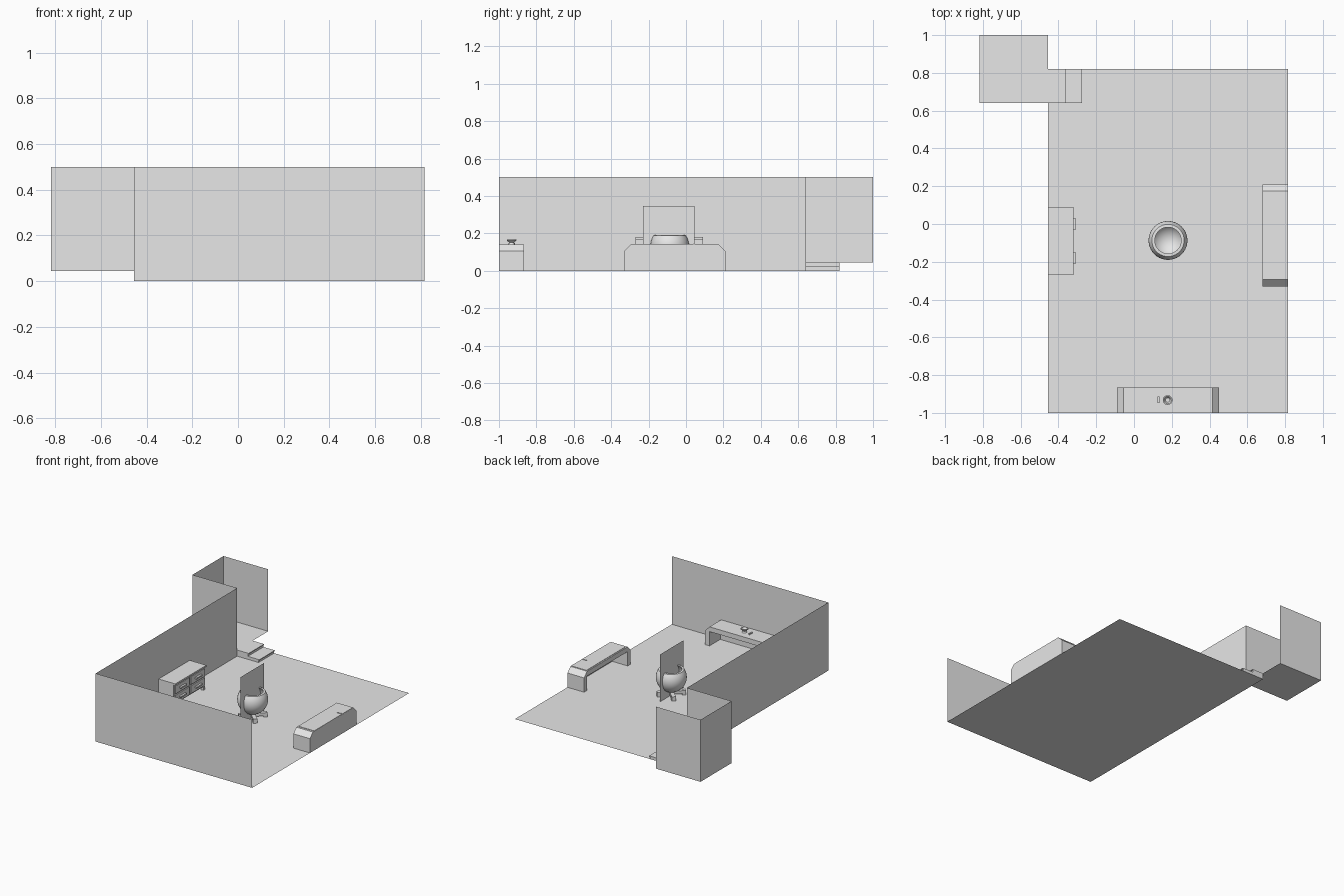
import bpy, bmesh, math
from mathutils import Matrix

old = bpy.data.objects.get("Cube")
if old:
    bpy.data.objects.remove(old, do_unlink=True)

grey = bpy.data.materials.new("light_grey")
grey.use_nodes = True
grey.diffuse_color = (0.8, 0.8, 0.8, 1)
grey.node_tree.nodes["Principled BSDF"].inputs["Base Color"].default_value = (0.8, 0.8, 0.8, 1)


def finish(name, bm, matrix=None):
    if matrix:
        bm.transform(matrix)
    mesh = bpy.data.meshes.new(name)
    bm.to_mesh(mesh)
    bm.free()
    mesh.materials.append(grey)
    obj = bpy.data.objects.new(name, mesh)
    bpy.context.collection.objects.link(obj)
    return obj


def sheet(name, corners):
    bm = bmesh.new()
    bm.faces.new([bm.verts.new(c) for c in corners])
    return finish(name, bm)


def floor(name, x0, x1, y0, y1, z):
    return sheet(name, [(x0, y0, z), (x1, y0, z), (x1, y1, z), (x0, y1, z)])


def wall(name, a, b, z0, z1):
    return sheet(name, [(*a, z0), (*b, z0), (*b, z1), (*a, z1)])


def box(name, x, y, z, matrix=None):
    bm = bmesh.new()
    bmesh.ops.create_cube(bm, size=1)
    for v in bm.verts:
        for i, (lo, hi) in enumerate((x, y, z)):
            v.co[i] = lo if v.co[i] < 0 else hi
    return finish(name, bm, matrix)


def lathe(name, profile, center, steps=40):
    bm = bmesh.new()
    verts = [bm.verts.new((r, 0, z)) for r, z in profile]
    edges = [bm.edges.new(p) for p in zip(verts, verts[1:])]
    bmesh.ops.spin(bm, geom=verts + edges, axis=(0, 0, 1), cent=(0, 0, 0),
                   angle=math.tau, steps=steps)
    bmesh.ops.remove_doubles(bm, verts=bm.verts, dist=0.0005)
    bmesh.ops.recalc_face_normals(bm, faces=bm.faces)
    obj = finish(name, bm, Matrix.Translation(center))
    bpy.ops.object.select_all(action="DESELECT")
    obj.select_set(True)
    bpy.context.view_layer.objects.active = obj
    bpy.ops.object.shade_smooth_by_angle(angle=math.radians(35))
    return obj


# Room shell
LEFT, RIGHT, FRONT, BACK, TOP = -0.455, 0.815, -1.0, 0.82, 0.5
ENTRY, STEP, OUT = 0.64, 0.045, -0.818
floor("room_floor", LEFT, RIGHT, FRONT, BACK, 0)
wall("front_wall", (LEFT, FRONT), (RIGHT, FRONT), 0, TOP)
wall("side_wall", (LEFT, ENTRY), (LEFT, FRONT), 0, TOP)

# Raised entry alcove
floor("entry_floor", OUT, LEFT, ENTRY, 1, STEP)
wall("entry_front_wall", (OUT, ENTRY), (LEFT, ENTRY), STEP, TOP)
wall("entry_side_wall", (OUT, 1), (OUT, ENTRY), STEP, TOP)
wall("entry_back_wall", (LEFT, 1), (OUT, 1), STEP, TOP)

# Entry steps with overhanging treads
for name, end, top in (("lower_step", -0.275, 0.022), ("upper_step", -0.362, STEP)):
    box(name + "_riser", (LEFT, end - 0.006), (ENTRY, BACK), (0, top - 0.006))
    box(name + "_tread", (LEFT, end), (ENTRY, BACK), (top - 0.006, top))


# Counter: chamfered arch along local x, closed at its back (local -y)
def counter(name, matrix):
    h, d, z, c, t = 0.27, 0.0675, 0.14, 0.035, 0.035
    half = [(h, 0), (h, z - c), (h - c, z)]
    inner = [(h - t, 0), (h - t, z - t)]
    outline = half + [(-x, q) for x, q in reversed(half)]
    outline += [(-x, q) for x, q in inner] + inner[::-1]
    bm = bmesh.new()
    face = bm.faces.new([bm.verts.new((x, -d, q)) for x, q in outline])
    grown = bmesh.ops.extrude_face_region(bm, geom=[face])["geom"]
    bmesh.ops.translate(bm, vec=(0, 2 * d, 0),
                        verts=[g for g in grown if isinstance(g, bmesh.types.BMVert)])
    bmesh.ops.recalc_face_normals(bm, faces=bm.faces)
    finish(name, bm, matrix)
    box(name + "_back_panel", (t - h, h - t), (-d, -d + 0.01), (0, z - t), matrix)


counter("front_counter", Matrix.Translation((0.18, -0.9325, 0)))
side = Matrix.Translation((0.7475, -0.06, 0)) @ Matrix.Rotation(math.pi / 2, 4, "Z")
counter("side_counter", side)
box("side_counter_top_panel", (-0.22, 0.23), (-0.067, 0.058), (0.138, 0.143), side)
box("side_counter_pen", (0.1, 0.106), (-0.06, -0.03), (0.143, 0.147), side)

# Small dish and phone on the front counter
lathe("counter_dish", [(0, 0), (0.017, 0), (0.012, 0.01), (0.026, 0.022), (0.026, 0.027),
                       (0.02, 0.027), (0.012, 0.014), (0, 0.013)], (0.178, -0.932, 0.14), 16)
box("counter_phone", (0.124, 0.134), (-0.948, -0.914), (0.14, 0.148))

# Cabinet with four drawers
CX, CY0, CY1, CZ = -0.325, -0.27, 0.09, 0.18
box("cabinet_body", (LEFT, CX - 0.008), (CY0, CY1), (0.025, CZ - 0.012))
box("cabinet_top", (LEFT, CX + 0.005), (CY0, CY1), (CZ - 0.012, CZ))
for y in (CY0, CY1 - 0.02):
    for x in (LEFT, CX - 0.025):
        box("cabinet_leg", (x, x + 0.02), (y, y + 0.02), (0, 0.025))
for y in (-0.18, 0):
    for z in (0.063, 0.13):
        box("drawer_front", (CX - 0.01, CX), (y - 0.08, y + 0.08), (z - 0.029, z + 0.029))
        box("drawer_handle", (CX, CX + 0.014), (y - 0.033, y + 0.033), (z - 0.004, z + 0.006))

# Open spherical bowl on a crossed stand, with an upright sheet through it
BX, BY, BR, BZ = 0.18, -0.087, 0.103, 0.132


def arc(r, end, n=14):
    return [(r * math.sin(end * i / n), -r * math.cos(end * i / n)) for i in range(n + 1)]


outer = arc(BR, math.radians(124))
inner = arc(BR - 0.012, math.radians(130))
lathe("fire_bowl", outer + inner[::-1], (BX, BY, BZ))
for turn in (45, 135):
    spot = Matrix.Translation((BX, BY, 0)) @ Matrix.Rotation(math.radians(turn), 4, "Z")
    box("bowl_stand_beam", (-0.098, 0.098), (-0.014, 0.014), (0.01, 0.032), spot)
    for s in (-1, 1):
        x = s * 0.085
        box("bowl_stand_foot", (x - 0.013, x + 0.013), (-0.014, 0.014), (0, 0.01), spot)
wall("flame_sheet", (BX, -0.23), (BX, 0.045), 0, 0.347)
